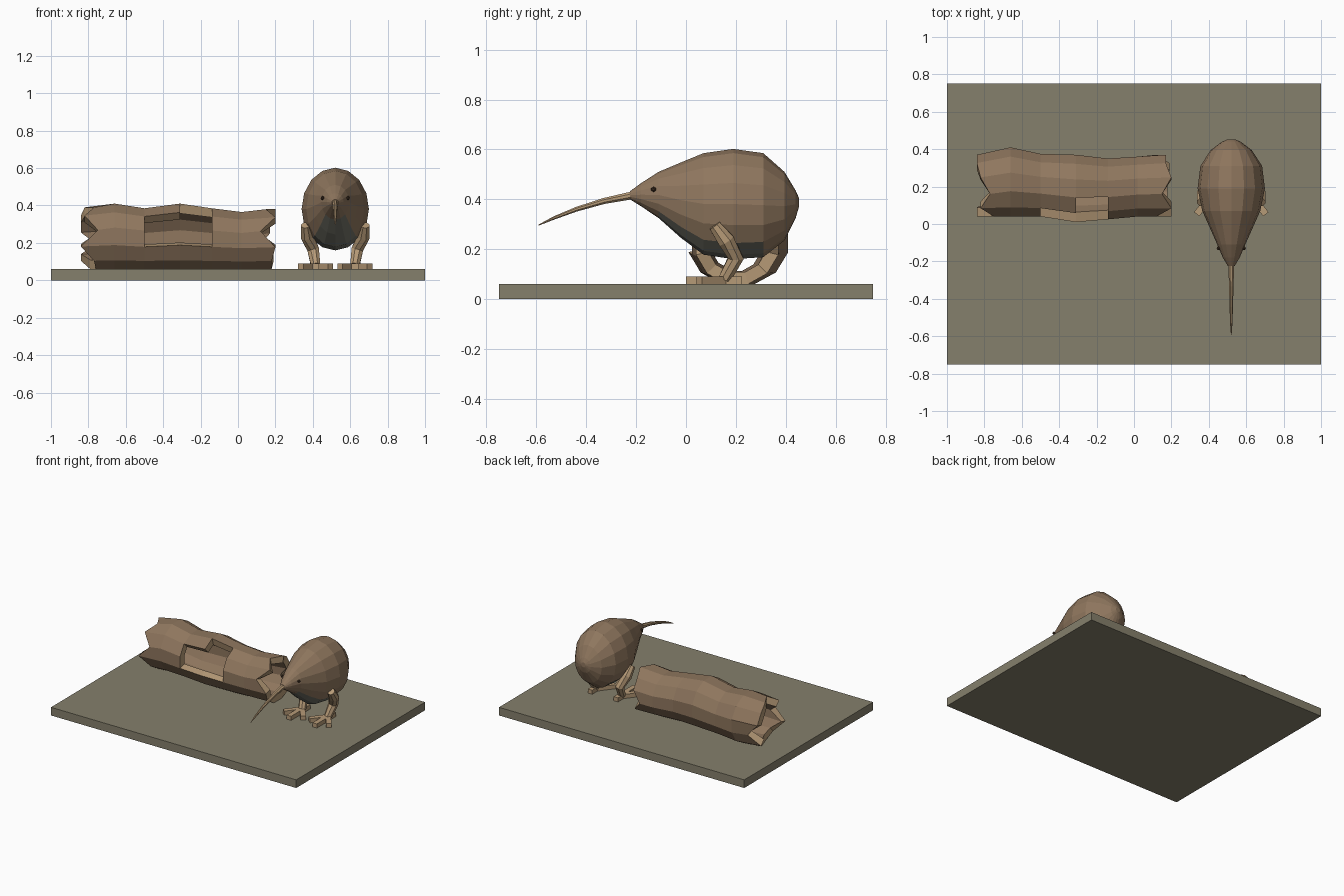
import bpy, bmesh, math
from mathutils import Vector

if "Cube" in bpy.data.objects:
    bpy.data.objects.remove(bpy.data.objects["Cube"])


def material(name, rgb):
    m = bpy.data.materials.new(name)
    m.diffuse_color = (*rgb, 1)
    m.use_nodes = True
    m.node_tree.nodes["Principled BSDF"].inputs["Base Color"].default_value = m.diffuse_color
    return m


BROWN = material("brown", (0.275, 0.183, 0.112))
TAN = material("tan wood", (0.47, 0.325, 0.185))
OLIVE = material("olive grey", (0.235, 0.215, 0.150))
BELLY = material("belly grey", (0.165, 0.165, 0.135))
DARK = material("dark eye", (0.06, 0.035, 0.02))


def finish(bm, name, mats):
    bmesh.ops.recalc_face_normals(bm, faces=bm.faces)
    me = bpy.data.meshes.new(name)
    bm.to_mesh(me)
    bm.free()
    for m in mats:
        me.materials.append(m)
    ob = bpy.data.objects.new(name, me)
    bpy.context.collection.objects.link(ob)
    return ob


def box(name, size, loc, mat, rot=0):
    bm = bmesh.new()
    bmesh.ops.create_cube(bm, size=1)
    for v in bm.verts:
        v.co = Vector(v.co[i] * size[i] for i in range(3))
    ob = finish(bm, name, [mat])
    ob.location = loc
    ob.rotation_euler.z = rot
    return ob


def loft(bm, rings):
    """Skin a list of point rings and cap both ends."""
    rows = [[bm.verts.new(p) for p in r] for r in rings]
    n = len(rows[0])
    for a, b in zip(rows, rows[1:]):
        for i in range(n):
            j = (i + 1) % n
            bm.faces.new((a[i], a[j], b[j], b[i]))
    bm.faces.new(rows[0])
    bm.faces.new(rows[-1])


def limb(name, path, sides, mat):
    """Tapered tube along points (x, y, z, radius)."""
    pts = [Vector(p[:3]) for p in path]
    rings = []
    for i, p in enumerate(pts):
        d = (pts[min(i + 1, len(pts) - 1)] - pts[max(i - 1, 0)]).normalized()
        u = d.cross(Vector((1, 0, 0))).normalized()
        w = d.cross(u)
        rings.append([p + path[i][3] * (math.cos(t) * u + math.sin(t) * w)
                      for t in (math.tau * (k + 0.5) / sides for k in range(sides))])
    bm = bmesh.new()
    loft(bm, rings)
    return finish(bm, name, [mat])


# Ground slab
box("ground_slab", (2, 1.5, 0.06), (0, 0, 0.03), OLIVE)

# Hollow log: ring stations are (x, top z, front y, back y)
STATIONS = [(-0.82, 0.39, 0.04, 0.37), (-0.66, 0.41, 0.04, 0.41),
            (-0.5, 0.385, 0.04, 0.375), (-0.31, 0.41, 0.01, 0.37),
            (-0.14, 0.385, 0.025, 0.35), (0.02, 0.365, 0.04, 0.36),
            (0.18, 0.38, 0.04, 0.37)]
SIDES = 12
RIGHT_JAG = [0.02, -0.06, 0.02, -0.03, 0.02, -0.01, -0.01, -0.06, 0.01, 0, 0, 0]
LEFT_JAG = [-0.02, 0.07, 0, 0.05, 0, -0.02, -0.02, 0.06, -0.02, 0.03, 0.06, 0.05]


def log_ring(i, scale):
    x, top, front, back = STATIONS[i]
    yc, zc = (front + back) / 2, (top + 0.06) / 2
    ry, rz = (back - front) / 2, (top - 0.06) / 2
    pts = []
    for k in range(SIDES):
        a = math.radians(-15 + 30 * k)
        jag = LEFT_JAG[k] if i == 0 else RIGHT_JAG[k] if i == len(STATIONS) - 1 else 0
        pts.append((x + jag, yc - scale * ry * math.cos(a) / 0.966,
                    zc + scale * rz * math.sin(a) / 0.966))
    return pts


bm = bmesh.new()
outer = [[bm.verts.new(p) for p in log_ring(i, 1)] for i in range(len(STATIONS))]
inner = [[bm.verts.new(p) for p in log_ring(i, 0.7)] for i in range(len(STATIONS))]
hole = {(2, 0), (2, 1), (3, 0), (3, 1), (3, 2)}
edge_use = {}
for i in range(len(STATIONS) - 1):
    for k in range(SIDES):
        if (i, k) in hole:
            continue
        m = (k + 1) % SIDES
        ids = [(i, k), (i, m), (i + 1, m), (i + 1, k)]
        for grid in (outer, inner):
            bm.faces.new([grid[a][b] for a, b in ids])
        for e in zip(ids, ids[1:] + ids[:1]):
            key = tuple(sorted(e))
            edge_use[key] = edge_use.get(key, 0) + 1
# Bare wood along every open edge of the bark
for (a, b), uses in edge_use.items():
    if uses == 1:
        f = bm.faces.new((outer[a[0]][a[1]], outer[b[0]][b[1]],
                          inner[b[0]][b[1]], inner[a[0]][a[1]]))
        f.material_index = 1
finish(bm, "hollow_log", [BROWN, TAN])

# Bird body: stations are (y, bottom z, top z, half width)
CX = 0.52
BODY = [(-0.225, 0.40, 0.432, 0.018), (-0.18, 0.372, 0.465, 0.045),
        (-0.11, 0.325, 0.51, 0.075), (-0.02, 0.245, 0.548, 0.115),
        (0.07, 0.178, 0.585, 0.155), (0.19, 0.16, 0.602, 0.18),
        (0.31, 0.168, 0.585, 0.165), (0.395, 0.235, 0.51, 0.11),
        (0.44, 0.325, 0.435, 0.05), (0.453, 0.37, 0.405, 0.018)]
N = 16
bm = bmesh.new()
loft(bm, [[(CX + w * math.sin(math.tau * k / N), y,
            (lo + hi) / 2 - (hi - lo) / 2 * math.cos(math.tau * k / N))
           for k in range(N)] for y, lo, hi, w in BODY])
body = finish(bm, "bird_body", [BROWN, BELLY])
# Grey breast and belly on the lowest strips
for p in body.data.polygons:
    if p.normal.z < -0.55 and -0.12 < p.center.y < 0.33:
        p.material_index = 1

# Long curved beak
limb("beak", [(CX, -0.215, 0.416, 0.017), (CX, -0.33, 0.393, 0.013),
              (CX, -0.44, 0.36, 0.010), (CX, -0.53, 0.325, 0.007),
              (CX, -0.592, 0.296, 0.002)], 8, TAN)

# Eyes, legs and feet on both sides
for side, s in (("left", -1), ("right", 1)):
    bm = bmesh.new()
    bmesh.ops.create_icosphere(bm, subdivisions=1, radius=0.011)
    eye = finish(bm, side + "_eye", [DARK])
    eye.location = (CX + s * 0.068, -0.13, 0.44)

    fx = CX + s * 0.105
    limb(side + "_leg", [(CX + s * 0.158, 0.115, 0.295, 0.026),
                         (CX + s * 0.15, 0.16, 0.235, 0.036),
                         (CX + s * 0.118, 0.20, 0.165, 0.034),
                         (fx, 0.155, 0.08, 0.027)], 8, TAN)

    # Three front toes and one hind toe
    for toe, ang, length in (("inner", -38 * s, 0.13), ("middle", 0, 0.155),
                             ("outer", 38 * s, 0.13), ("hind", 180, 0.07)):
        a = math.radians(ang)
        d = Vector((math.sin(a), -math.cos(a), 0))
        box(f"{side}_{toe}_toe", (0.036, length, 0.03),
            Vector((fx, 0.155, 0.075)) + d * length / 2, TAN, a)
